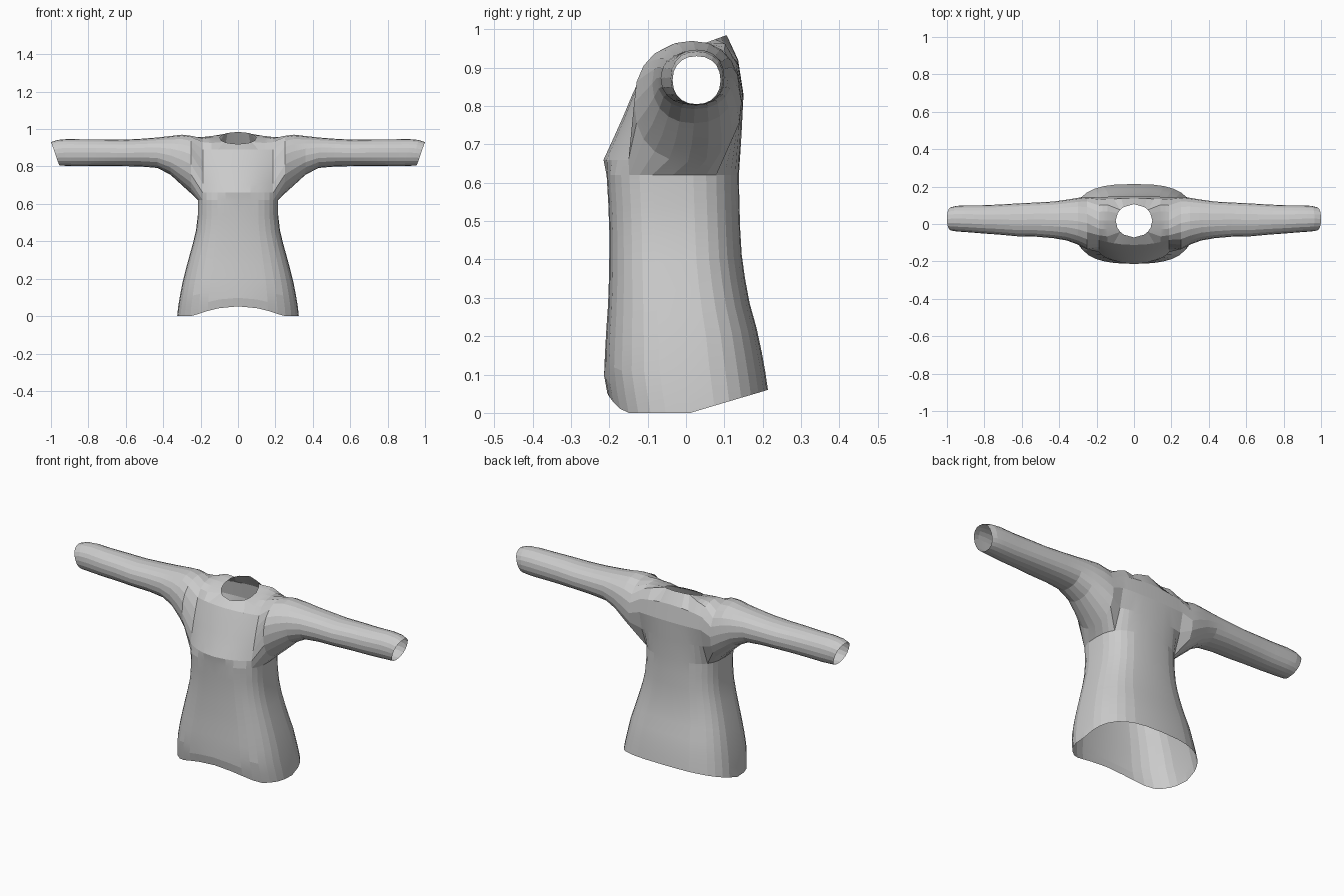
import bpy, bmesh
from math import sin, cos, pi, radians, hypot

if "Cube" in bpy.data.objects:
    bpy.data.objects.remove(bpy.data.objects["Cube"])


def interp(table, z):
    """Linear lookup of a row of values by its first column."""
    if z <= table[0][0]:
        return table[0][1:]
    for a, b in zip(table, table[1:]):
        if z <= b[0]:
            f = (z - a[0]) / (b[0] - a[0])
            return [p + (q - p) * f for p, q in zip(a[1:], b[1:])]
    return table[-1][1:]


def spow(v, p):
    return abs(v) ** p * (1 if v >= 0 else -1)


# Torso: height, half width, front y, back y
TORSO = [(0.00, .325, -.195, .218), (.05, .32, -.205, .215), (.10, .312, -.214, .208),
         (.20, .293, -.209, .19), (.30, .266, -.202, .162), (.40, .238, -.2, .146),
         (.50, .215, -.2, .14), (.62, .215, -.207, .138)]
# Upper body sections (y, z), front to back, at the centre and at the shoulder
CENTRE = [(-.207, .62), (-.215, .66), (-.192, .71), (-.165, .77), (-.14, .83),
          (-.112, .89), (-.075, .92), (-.03, .935), (.02, .955), (.07, .972),
          (.105, .985), (.136, .92), (.15, .83), (.145, .73), (.138, .62)]
SHOULDER = [(-.147, .62), (-.15, .66), (-.137, .71), (-.122, .77), (-.105, .83),
            (-.085, .89), (-.06, .93), (-.025, .951), (.02, .958), (.065, .957),
            (.10, .945), (.132, .9), (.142, .83), (.12, .73), (.08, .62)]
# Sleeve: x, front y, back y, bottom z, top z, cuff slant
SLEEVE = [(.25, -.135, .145, .655, .964, 0), (.30, -.11, .14, .70, .970, 0),
          (.36, -.088, .13, .755, .963, 0), (.43, -.076, .12, .792, .955, 0),
          (.52, -.068, .115, .80, .948, 0), (.62, -.066, .11, .802, .943, 0),
          (.72, -.057, .104, .803, .945, 0), (.82, -.05, .10, .802, .945, .01),
          (.91, -.043, .10, .802, .947, .02), (.965, -.04, .097, .804, .942, .035),
          (1.0, -.035, .09, .805, .93, .045)]
ROWS = [0, .05, .11, .18, .25, .32, .39, .46, .54, .62]
HALF = 16      # segments in half a torso ring
SPLIT = 5      # last ring point that runs up into the shoulder

bm = bmesh.new()


def bridge(a, b, closed=False):
    n = len(a)
    for i in range(n if closed else n - 1):
        j = (i + 1) % n
        bm.faces.new((a[i], a[j], b[j], b[i]))


# Torso half rings with a curved hem
rings = []
for row in ROWS:
    ring = []
    for k in range(HALF + 1):
        t = -pi / 2 + pi * k / HALF
        c = 0 if k in (0, HALF) else cos(t) ** .714
        s = spow(sin(t), .714)
        if s < 0:
            hem = .052 * max(0, 1 - (c * .325 / .24) ** 2)
        else:
            hem = .06 * s
        z = hem + row * (1 - hem / .62)
        w, yf, yb = interp(TORSO, z)
        ring.append(bm.verts.new((w * c, (yf + yb) / 2 + (yb - yf) / 2 * s, z)))
    rings.append(ring)
for a, b in zip(rings, rings[1:]):
    bridge(a, b)
top = rings[-1]

# Chest, shoulders and upper back: arches from front to back
arches = []
for i in range(SPLIT + 1):
    x = top[i].co.x
    f = (x / top[SPLIT].co.x) ** 2
    mid = [bm.verts.new((x, p[0] + (q[0] - p[0]) * f, p[1] + (q[1] - p[1]) * f))
           for p, q in list(zip(CENTRE, SHOULDER))[1:-1]]
    arches.append([top[i]] + mid + [top[HALF - i]])
for a, b in zip(arches, arches[1:]):
    bridge(a, b)

# Sleeve loops from the shoulder to the open cuff
loop = arches[-1] + [top[k] for k in range(HALF - SPLIT - 1, SPLIT, -1)]
n = len(loop)
for x, y0, y1, z0, z1, slant in SLEEVE:
    new = []
    for k in range(n):
        a = (k - 7) * 2 * pi / n
        new.append(bm.verts.new((x - slant * (1 - cos(a)) / 2,
                                 (y0 + y1) / 2 + (y1 - y0) / 2 * spow(sin(a), .9),
                                 (z0 + z1) / 2 + (z1 - z0) / 2 * spow(cos(a), .9))))
    bridge(loop, new, closed=True)
    loop = new

# Neck opening: remove the middle patch and round its edge
hole = [arches[i][k] for i in range(3) for k in range(6, 11)]
bmesh.ops.delete(bm, geom=[f for f in bm.faces if all(v in hole for v in f.verts)],
                 context='FACES')
for v in [v for v in hole if v.is_valid]:
    r = hypot(v.co.x / .098, (v.co.y - .017) / .089)
    v.co.x, v.co.y = v.co.x / r, .017 + (v.co.y - .017) / r
    v.co.z = .92 + (v.co.y + .072) / .178 * .065

bmesh.ops.recalc_face_normals(bm, faces=bm.faces[:])
mesh = bpy.data.meshes.new("shirt")
bm.to_mesh(mesh)
bm.free()
shirt = bpy.data.objects.new("shirt", mesh)
bpy.context.collection.objects.link(shirt)

# Second half of the shirt
mirror = shirt.modifiers.new("other_half", 'MIRROR')
mirror.use_axis[0] = True
mirror.use_clip = True
mirror.merge_threshold = 0.001

# Soft folds stay smooth, stronger creases stay faceted
bpy.context.view_layer.objects.active = shirt
shirt.select_set(True)
bpy.ops.object.shade_smooth_by_angle(angle=radians(8))
